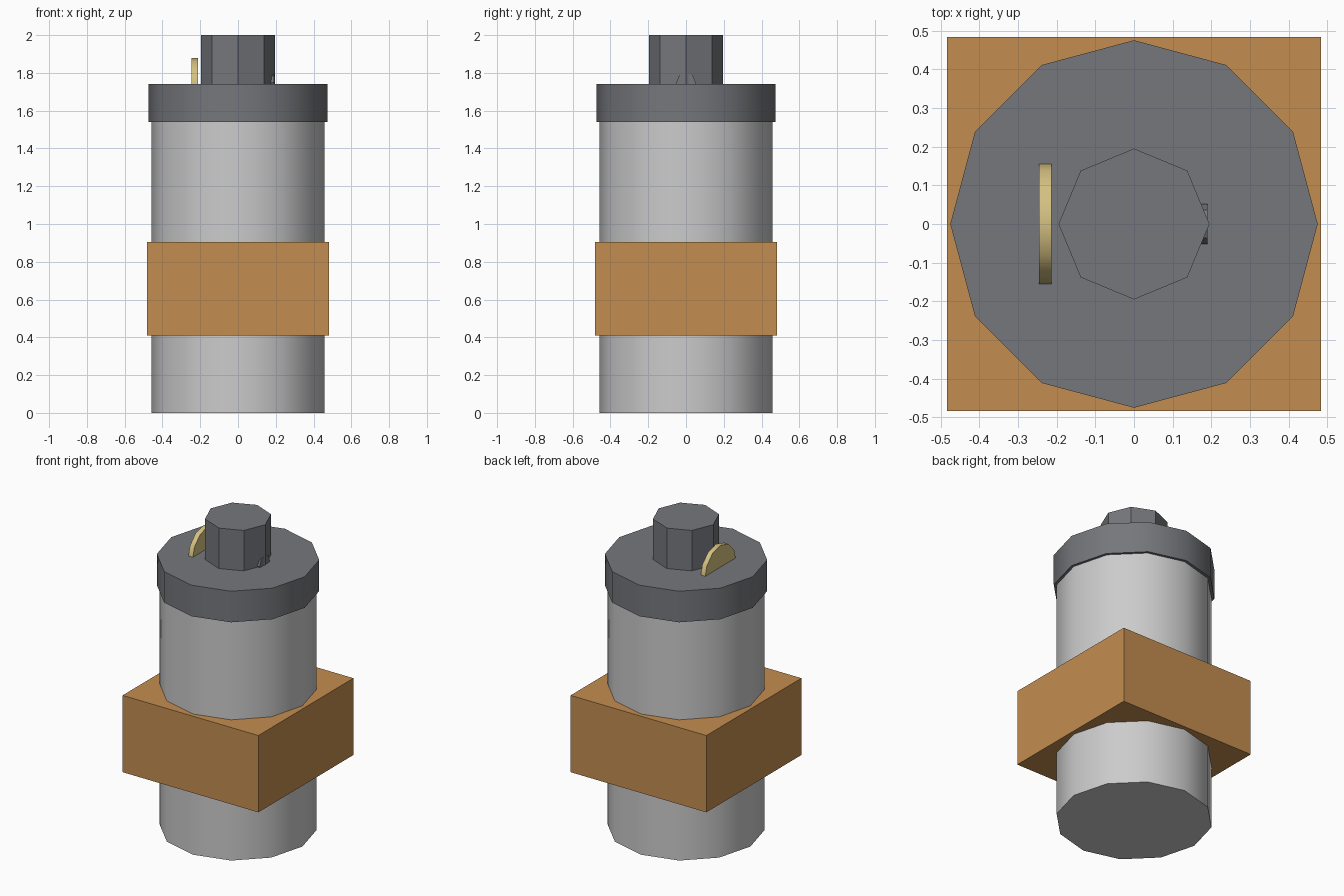
import bpy
from math import radians, pi

if "Cube" in bpy.data.objects:
    bpy.data.objects.remove(bpy.data.objects["Cube"])


def paint(obj, name, rgb):
    mat = bpy.data.materials.get(name) or bpy.data.materials.new(name)
    mat.diffuse_color = (*rgb, 1)
    mat.use_nodes = True
    mat.node_tree.nodes["Principled BSDF"].inputs["Base Color"].default_value = mat.diffuse_color
    obj.data.materials.append(mat)


def prism(name, sides, radius, depth, centre, rotation=(0, 0, 0), smooth=40):
    """Low-poly cylinder with a corner on +x (or on the turned axis)."""
    bpy.ops.mesh.primitive_cylinder_add(vertices=sides, radius=radius, depth=depth,
                                        location=centre, rotation=rotation)
    obj = bpy.context.object
    obj.name = name
    bpy.ops.object.shade_smooth_by_angle(angle=radians(smooth))
    return obj


LIGHT, DARK = (0.63, 0.64, 0.61), (0.18, 0.185, 0.2)
ORANGE, TAN = (0.55, 0.27, 0.08), (0.66, 0.53, 0.22)
sideways = (0, pi / 2, 0)

# Canister body
paint(prism("body", 12, 0.458, 1.56, (0, 0, 0.78)), "light_grey", LIGHT)

# Wide cap and octagonal knob
paint(prism("cap", 12, 0.475, 0.20, (0, 0, 1.64)), "dark_grey", DARK)
paint(prism("knob", 8, 0.195, 0.28, (0, 0, 1.86)), "dark_grey", DARK)

# Square band around the body
bpy.ops.mesh.primitive_cube_add(size=1, location=(0, 0, 0.658))
band = bpy.context.object
band.name = "band"
band.scale = (0.966, 0.966, 0.494)
paint(band, "orange", ORANGE)

# Pull disc half sunk in the cap, and the pin end on the opposite side of the knob
paint(prism("pull_disc", 12, 0.16, 0.032, (-0.229, 0, 1.72), sideways), "tan", TAN)
paint(prism("pin_end", 8, 0.052, 0.06, (0.16, 0, 1.748), sideways), "dark_grey", DARK)
